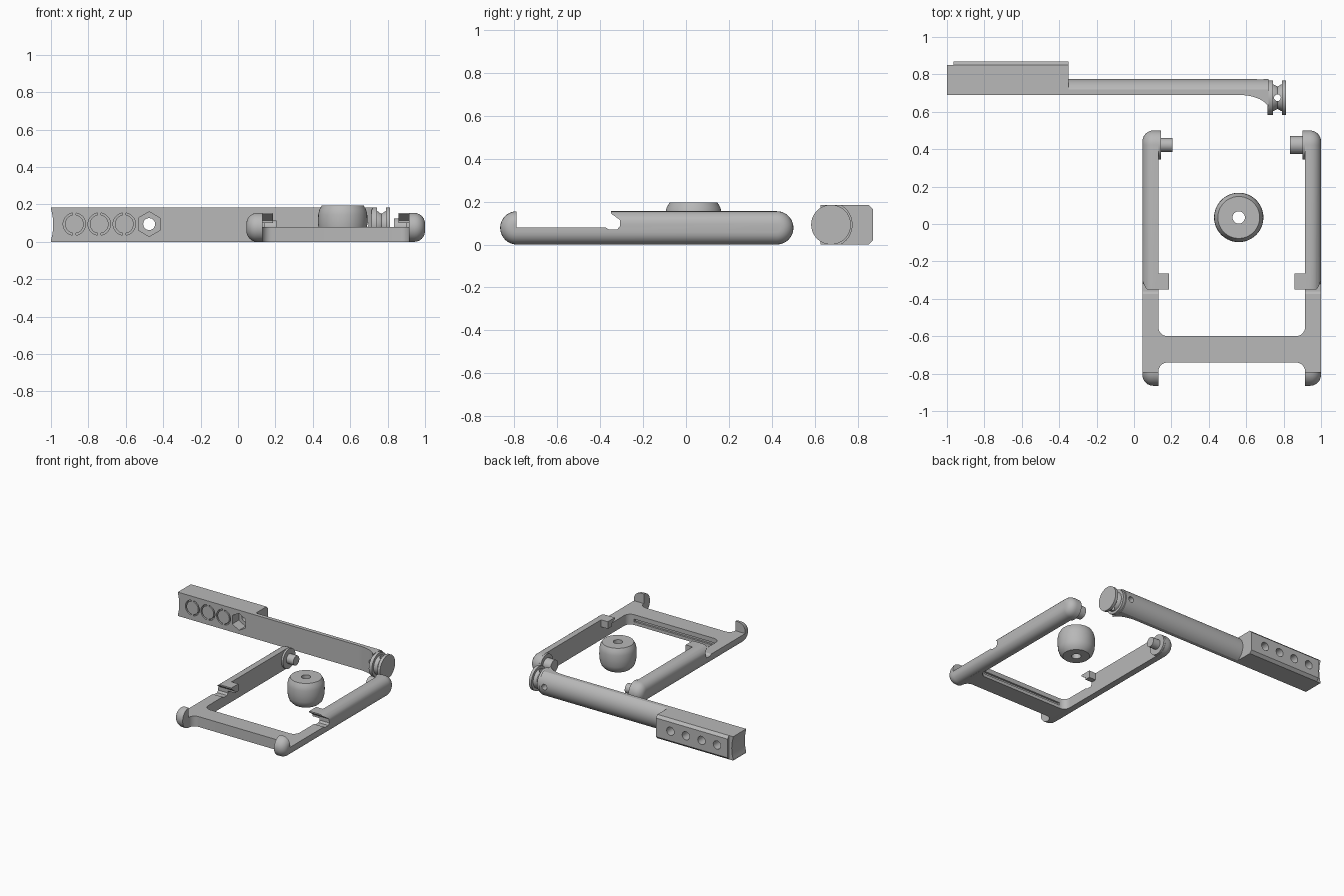
import bpy, bmesh, math
from mathutils import Vector

if "Cube" in bpy.data.objects:
    bpy.data.objects.remove(bpy.data.objects["Cube"])

grey = bpy.data.materials.new("plain grey")
grey.diffuse_color = (0.48, 0.48, 0.48, 1)
grey.use_nodes = True
grey.node_tree.nodes["Principled BSDF"].inputs["Base Color"].default_value = grey.diffuse_color


def finish(name, bm):
    bmesh.ops.recalc_face_normals(bm, faces=bm.faces)
    me = bpy.data.meshes.new(name)
    bm.to_mesh(me)
    bm.free()
    me.materials.append(grey)
    ob = bpy.data.objects.new(name, me)
    bpy.context.collection.objects.link(ob)
    return ob


def place(axis, p, t):
    u, v = p
    return {'x': (t, u, v), 'y': (u, t, v), 'z': (u, v, t)}[axis]


def loft(name, sections, axis):
    """Skin equal-length outlines given as (position, points)."""
    bm = bmesh.new()
    rings = [[bm.verts.new(place(axis, p, t)) for p in pts] for t, pts in sections]
    n = len(rings[0])
    for a, b in zip(rings, rings[1:]):
        for i in range(n):
            j = (i + 1) % n
            bm.faces.new((a[i], a[j], b[j], b[i]))
    bm.faces.new(rings[0])
    bm.faces.new(rings[-1])
    return finish(name, bm)


def prism(name, pts, axis, a, b):
    return loft(name, [(a, pts), (b, pts)], axis)


def arc(cu, cv, r, a0, a1, n):
    return [(cu + r * math.cos(math.radians(a0 + (a1 - a0) * i / n)),
             cv + r * math.sin(math.radians(a0 + (a1 - a0) * i / n))) for i in range(n + 1)]


def circle(cu, cv, r, n=40, turn=0):
    return arc(cu, cv, r, turn, turn + 360, n)[:-1]


def rect(u0, u1, v0, v1):
    return [(u0, v0), (u1, v0), (u1, v1), (u0, v1)]


def cut(ob, *cutters):
    for c in cutters:
        m = ob.modifiers.new("cut", 'BOOLEAN')
        m.operation = 'DIFFERENCE'
        m.solver = 'EXACT'
        m.object = c
        bpy.context.view_layer.objects.active = ob
        bpy.ops.object.modifier_apply(modifier=m.name)
        bpy.data.objects.remove(c)


# ---- frame: two rounded side rails with hooks, tabs and pins ----
MID = 0.5225
ZC = 0.0775
capsule = arc(0.4225, ZC, ZC, -90, 90, 20) + arc(-0.7875, ZC, ZC, 90, 270, 20)
notch = [(-0.79, 0.3), (-0.79, 0.08), (-0.375, 0.08), (-0.36, 0.07), (-0.32, 0.07),
         (-0.308, 0.085), (-0.308, 0.115), (-0.35, 0.145), (-0.35, 0.3)]
tab = [(-0.35, 0.155), (-0.35, 0.145), (-0.308, 0.115), (-0.308, 0.1), (-0.265, 0.1), (-0.265, 0.155)]

for side, sgn, pin_r, pin_x in (("left", 1, 0.037, 0.205), ("right", -1, 0.048, 0.21)):
    def sx(x):
        return x if sgn == 1 else 2 * MID - x

    rail = prism(side + "_rail", capsule, 'x', sx(0.045), sx(0.13))
    bm = bmesh.new()
    bm.from_mesh(rail.data)
    outer = [e for e in bm.edges if all(abs(v.co.x - sx(0.045)) < 1e-4 for v in e.verts)]
    bmesh.ops.bevel(bm, geom=outer, offset=0.058, segments=6, profile=0.5, affect='EDGES')
    bmesh.ops.recalc_face_normals(bm, faces=bm.faces)
    bm.to_mesh(rail.data)
    bm.free()
    cut(rail, prism("cutter", notch, 'x', sx(0), sx(0.2)))
    prism(side + "_tab", tab, 'x', sx(0.12), sx(0.188))
    prism(side + "_pin_flange", circle(0.4225, ZC, 0.0765), 'x', sx(0.12), sx(0.145))
    prism(side + "_pin", circle(0.4225, ZC, pin_r), 'x', sx(0.12), sx(pin_x))

# crossbar with filleted corners
L, R, F = 0.13, 0.915, 0.05
bar = ([(L - 0.03, -0.78), (L, -0.78)] + arc(L + F, -0.74 - F, F, 180, 90, 8)
       + arc(R - F, -0.74 - F, F, 90, 0, 8) + [(R, -0.78), (R + 0.03, -0.78)]
       + [(R + 0.03, -0.55)] + arc(R - F, -0.6 + F, F, 0, -90, 8)
       + arc(L + F, -0.6 + F, F, 270, 180, 8) + [(L - 0.03, -0.55)])
bar = [p for i, p in enumerate(bar) if i not in (1, 20)]
crossbar = prism("crossbar", bar, 'z', 0, 0.08)
cut(crossbar, prism("cutter", rect(-0.615, -0.55, 0.025, 0.045), 'x', L + F, R - F))

# ---- barrel knob ----
prof = [(0.033, 0), (0.095, 0), (0.117, 0.022), (0.128, 0.055), (0.132, 0.1),
        (0.131, 0.145), (0.125, 0.172), (0.112, 0.195), (0.033, 0.195)]
bm = bmesh.new()
N = 48
rings = [[bm.verts.new((0.56 + r * math.cos(2 * math.pi * i / N),
                        0.035 + r * math.sin(2 * math.pi * i / N), z)) for i in range(N)] for r, z in prof]
for a, b in zip(rings, rings[1:] + rings[:1]):
    for i in range(N):
        j = (i + 1) % N
        bm.faces.new((a[i], a[j], b[j], b[i]))
finish("knob", bm)

# ---- handle block ----
H, AZ = 0.185, 0.0925
block = prism("handle_block", [(0.69, 0), (0.85, 0), (0.87, 0.02), (0.87, H - 0.02), (0.85, H), (0.69, H)],
              'x', -1, -0.35)
cut(block, prism("cutter", rect(0.85, 0.95, -0.1, 0.3), 'x', -1.1, -0.965),
    prism("cutter", circle(-1.288, AZ, 0.3, 96), 'y', 0.6, 0.95))
for x in (-0.875, -0.742, -0.608):
    # split ring grooves in front, round hole behind
    for a in (-80, 100):
        ring = arc(x, 0.095, 0.06, a, a + 160, 16) + arc(x, 0.095, 0.05, a + 160, a, 16)
        cut(block, prism("cutter", ring, 'y', 0.65, 0.72))
    cut(block, prism("cutter", circle(x, 0.095, 0.032, 24), 'y', 0.77, 0.9))
cut(block, prism("cutter", circle(-0.475, 0.095, 0.066, 6, 30), 'y', 0.65, 0.77),
    prism("cutter", circle(-0.475, 0.095, 0.032, 24), 'y', 0.65, 0.9))

# ---- arm: flat front, rounded back, flaring to the tip ----
RC, RR = 0.6697, 0.1053


def d_section(front):
    h = min(AZ, math.sqrt(max(RR ** 2 - (front - RC) ** 2, 0)))
    return [(front, AZ - h)] + arc(RC, AZ, RR, -61.5, 61.5, 20) + [(front, AZ + h)]


sections = [(-0.36, d_section(0.69))]
for i in range(11):
    t = i / 10
    sections.append((0.56 + 0.16 * t, d_section(0.69 - 0.065 * (1 - math.sqrt(1 - (0.97 * t) ** 2)) / 0.757)))
arm = loft("arm", sections, 'x')
cut(arm, prism("cutter", circle(0.675, AZ, 0.022, 24), 'y', 0.5, 0.9))

# tip: flange, waisted neck and end disc
prism("tip_flange", circle(0.675, AZ, AZ), 'x', 0.715, 0.742)
neck = loft("tip_neck", [(x, circle(0.675, AZ, r)) for x, r in
                         ((0.735, 0.072), (0.745, 0.072), (0.767, 0.06), (0.789, 0.072), (0.795, 0.072))], 'x')
cut(neck, prism("cutter", circle(0.767, 0.675, 0.018, 20), 'z', -0.1, 0.3))
prism("tip_disc", circle(0.675, AZ, AZ), 'x', 0.79, 0.812)

# smooth shading with sharp edges kept
for ob in bpy.context.scene.objects:
    ob.select_set(True)
    bpy.context.view_layer.objects.active = ob
bpy.ops.object.shade_smooth_by_angle(angle=math.radians(30))
